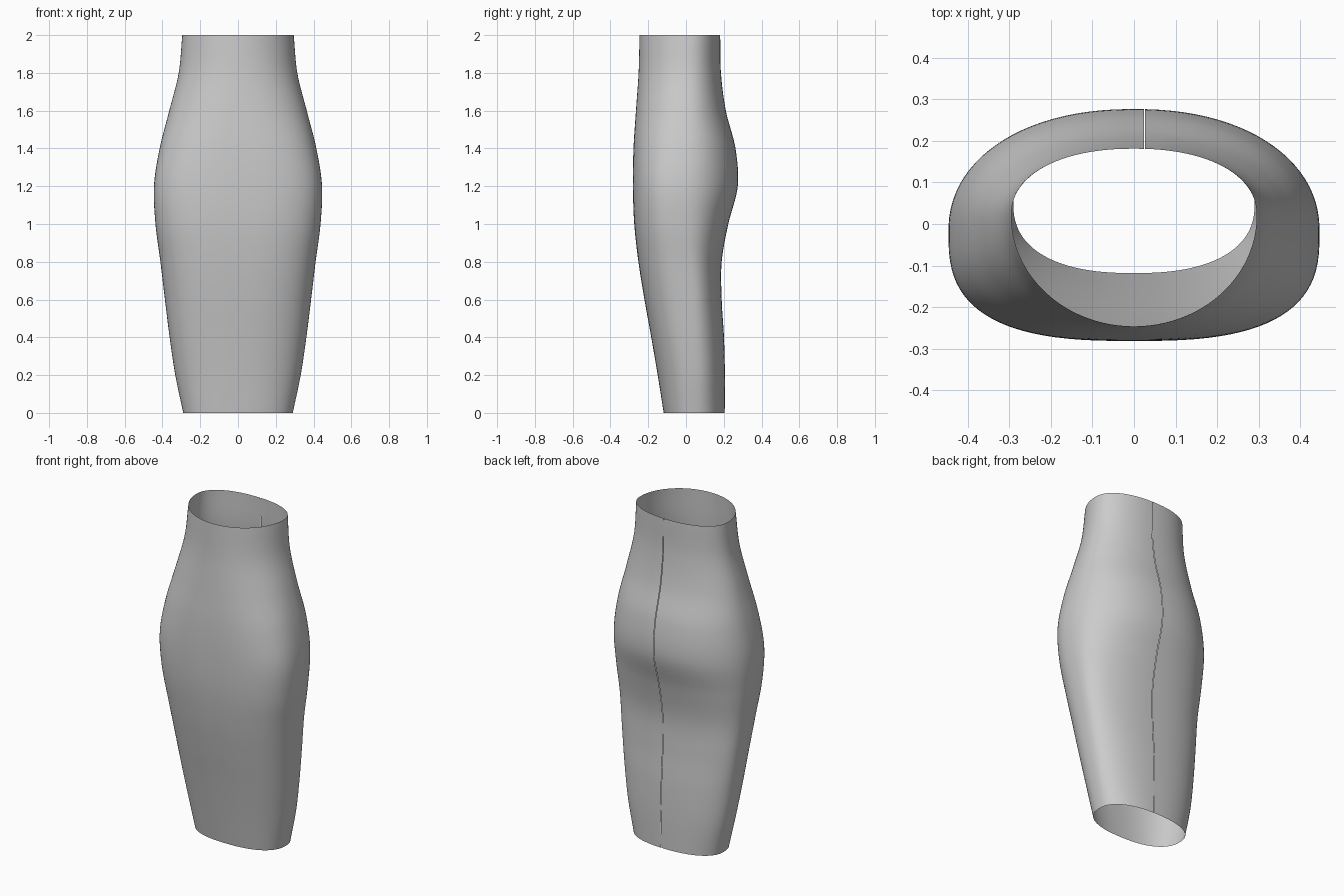
import bpy
import bmesh
import math

cube = bpy.data.objects.get("Cube")
if cube:
    bpy.data.objects.remove(cube, do_unlink=True)

# Evenly spaced cross-sections from hem to waist
STEP = 0.2
HALF_WIDTH = [.29, .332, .362, .387, .411, .437, .445, .415, .364, .314, .295]
FRONT_Y = [-.118, -.15, -.184, -.22, -.252, -.274, -.281, -.278, -.265, -.251, -.246]
BACK_Y = [.205, .206, .201, .189, .189, .224, .274, .262, .211, .185, .181]
SIDE_Y = [.05, .05, .04, .03, .01, -.01, -.02, -.01, .0, .01, .02]
FRONT_POWER = [2.4, 2.4, 2.5, 2.6, 2.7, 2.8, 2.8, 2.6, 2.3, 2.1, 2.0]
BACK_POWER = [2.3, 2.3, 2.3, 2.3, 2.3, 2.3, 2.2, 2.2, 2.2, 2.2, 2.2]
SEAM_X, SLIT = 0.025, 0.0015
RINGS, SIDES = 80, 96


def smooth(values, t):
    """Catmull-Rom interpolation through evenly spaced values."""
    i = min(int(t), len(values) - 2)
    f = t - i
    b, c = values[i], values[i + 1]
    a = values[i - 1] if i else 2 * b - c
    d = values[i + 2] if i + 2 < len(values) else 2 * c - b
    return b + f * ((c - a) + f * ((2*a - 5*b + 4*c - d) + f * (3*b - a - 3*c + d))) / 2


def section_point(z, angle):
    """Point on the rounded cross-section; angle 0 is the middle of the back."""
    t = z / STEP
    s, c = math.sin(angle), math.cos(angle)
    side = smooth(SIDE_Y, t)
    power = smooth(BACK_POWER if c > 0 else FRONT_POWER, t)
    depth = smooth(BACK_Y if c > 0 else FRONT_Y, t) - side
    x = math.copysign(abs(s) ** (2 / power), s) * smooth(HALF_WIDTH, t)
    return x, side + abs(c) ** (2 / power) * depth, z


def seam_angle(z, x):
    t = z / STEP
    return math.asin((x / smooth(HALF_WIDTH, t)) ** (smooth(BACK_POWER, t) / 2))


# Fabric
fabric = bpy.data.materials.new("grey fabric")
fabric.use_nodes = True
grey = (0.6, 0.6, 0.6, 1)
fabric.diffuse_color = grey
fabric.node_tree.nodes["Principled BSDF"].inputs["Base Color"].default_value = grey

# Skirt body: open tube whose two edges meet at the back seam
bm = bmesh.new()
rows = []
for r in range(RINGS + 1):
    z = 2 * r / RINGS
    start = seam_angle(z, SEAM_X + SLIT)
    end = 2 * math.pi + seam_angle(z, SEAM_X - SLIT)
    rows.append([bm.verts.new(section_point(z, start + (end - start) * k / SIDES))
                 for k in range(SIDES + 1)])
for low, high in zip(rows, rows[1:]):
    for k in range(SIDES):
        bm.faces.new((low[k + 1], low[k], high[k], high[k + 1]))
mesh = bpy.data.meshes.new("skirt_body")
bm.to_mesh(mesh)
bm.free()
mesh.materials.append(fabric)
skirt = bpy.data.objects.new("skirt_body", mesh)
bpy.context.collection.objects.link(skirt)
mesh.shade_smooth()
